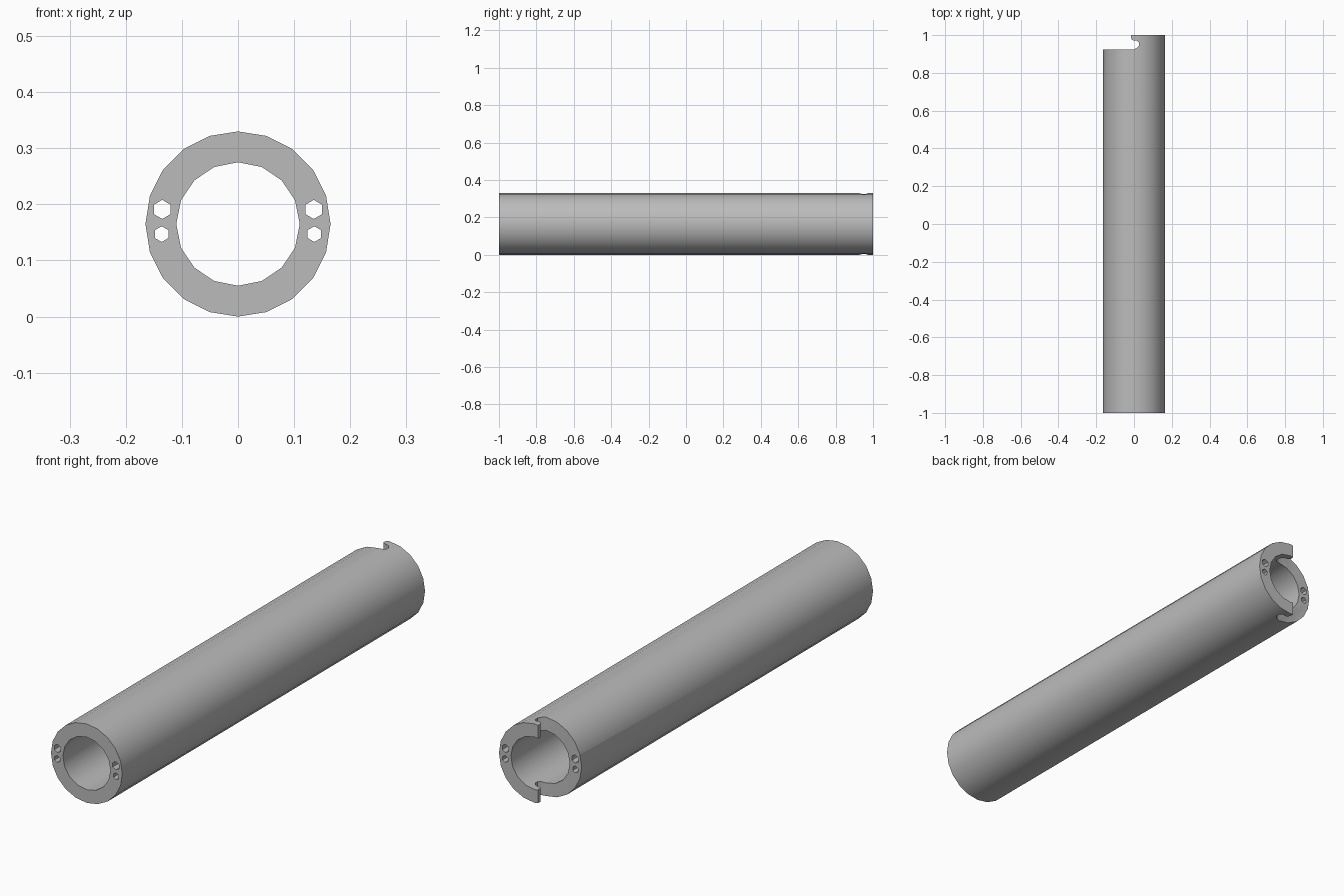
import bpy, bmesh, math
from mathutils import Matrix

if "Cube" in bpy.data.objects:
    bpy.data.objects.remove(bpy.data.objects["Cube"])

R_OUT, R_IN, HALF = 0.165, 0.11, 1.0

grey = bpy.data.materials.new("plain grey")
grey.use_nodes = True
colour = (0.5, 0.5, 0.5, 1)
grey.diffuse_color = colour
grey.node_tree.nodes["Principled BSDF"].inputs["Base Color"].default_value = colour


def finish(name, bm):
    bmesh.ops.recalc_face_normals(bm, faces=bm.faces)
    mesh = bpy.data.meshes.new(name)
    bm.to_mesh(mesh)
    bm.free()
    mesh.materials.append(grey)
    obj = bpy.data.objects.new(name, mesh)
    bpy.context.collection.objects.link(obj)
    return obj


def rod(name, radius, sides, x, z, length):
    """Closed cylinder lying along y."""
    bm = bmesh.new()
    place = Matrix.Translation((x, 0, z)) @ Matrix.Rotation(math.pi / 2, 4, "X")
    bmesh.ops.create_cone(bm, cap_ends=True, segments=sides, radius1=radius,
                          radius2=radius, depth=length, matrix=place)
    return finish(name, bm)


def prism(name, outline, z0, z1):
    """Plan outline raised from z0 to z1."""
    bm = bmesh.new()
    face = bm.faces.new([bm.verts.new((x, y, z0)) for x, y in outline])
    raised = bmesh.ops.extrude_face_region(bm, geom=[face])["geom"]
    verts = [v for v in raised if isinstance(v, bmesh.types.BMVert)]
    bmesh.ops.translate(bm, verts=verts, vec=(0, 0, z1 - z0))
    return finish(name, bm)


# Tube body and its central bore
tube = rod("tube_body", R_OUT, 20, 0, R_OUT, 2 * HALF)
cutters = [rod("bore_cutter", R_IN, 16, 0, R_OUT, 3)]

# Pairs of small channels running through both side walls
for side, label in ((1, "left"), (-1, "right")):
    cutters.append(rod(f"upper_channel_cutter_{label}", 0.017, 6, side * 0.135, 0.191, 3))
    cutters.append(rod(f"lower_channel_cutter_{label}", 0.014, 6, side * 0.136, 0.147, 3))

# Half-width step with a hooked undercut at the back end
step = [(-0.3, 1.1), (-0.015, 1.1), (-0.015, 0.982), (-0.008, 0.973), (0.016, 0.97),
        (0.026, 0.96), (0.026, 0.944), (0.016, 0.932), (0.0, 0.925), (-0.3, 0.925)]
cutters.append(prism("step_cutter", step, -0.1, 0.5))

bpy.context.view_layer.objects.active = tube
tube.select_set(True)
for cutter in cutters:
    mod = tube.modifiers.new(cutter.name, "BOOLEAN")
    mod.operation = "DIFFERENCE"
    mod.solver = "EXACT"
    mod.object = cutter
    bpy.ops.object.modifier_apply(modifier=mod.name)
for cutter in cutters:
    bpy.data.objects.remove(cutter)

bpy.ops.object.shade_smooth_by_angle(angle=math.radians(32))
